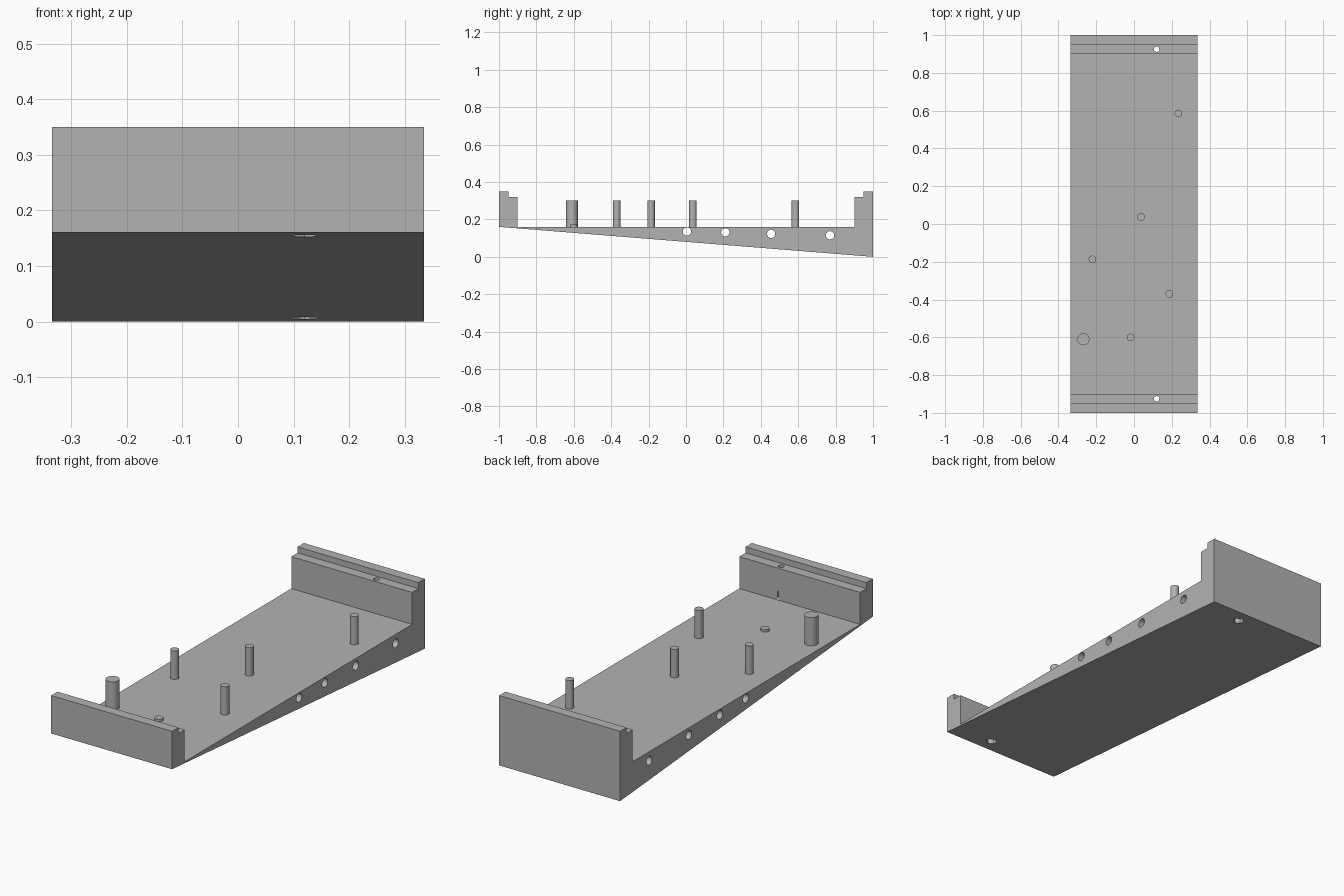
import bpy, bmesh, math
from mathutils import Matrix, Vector

cube = bpy.data.objects.get("Cube")
if cube:
    bpy.data.objects.remove(cube, do_unlink=True)

HALF_W = 0.335
DECK = 0.16
PIN_TOP = 0.302

grey = bpy.data.materials.new("mid grey")
grey.use_nodes = True
colour = (0.45, 0.45, 0.45, 1)
grey.diffuse_color = colour
grey.node_tree.nodes["Principled BSDF"].inputs["Base Color"].default_value = colour


def finish(bm, name):
    bmesh.ops.recalc_face_normals(bm, faces=bm.faces)
    mesh = bpy.data.meshes.new(name)
    bm.to_mesh(mesh)
    bm.free()
    mesh.materials.append(grey)
    obj = bpy.data.objects.new(name, mesh)
    bpy.context.collection.objects.link(obj)
    return obj


def select_only(obj):
    bpy.ops.object.select_all(action='DESELECT')
    obj.select_set(True)
    bpy.context.view_layer.objects.active = obj


def cylinder(name, centre, radius, length, sides=32, along_x=False):
    bm = bmesh.new()
    turn = Matrix.Rotation(math.pi / 2, 4, 'Y') if along_x else Matrix()
    bmesh.ops.create_cone(bm, cap_ends=True, segments=sides, radius1=radius,
                          radius2=radius, depth=length,
                          matrix=Matrix.Translation(centre) @ turn)
    return finish(bm, name)


def upright(name, x, y, z0, z1, radius, sides=32):
    return cylinder(name, (x, y, (z0 + z1) / 2), radius, z1 - z0, sides)


def underside(y):
    return 0.08 * (1 - y)


# Wedge base with a stepped wall at each end, extruded across the width
wall = [(1, 0.35), (0.95, 0.35), (0.95, 0.32), (0.9, 0.32), (0.9, DECK)]
profile = [(-1, DECK)] + [(-y, z) for y, z in wall] + wall[::-1] + [(1, 0)]
bm = bmesh.new()
face = bm.faces.new([bm.verts.new((-HALF_W, y, z)) for y, z in profile])
side = bmesh.ops.extrude_face_region(bm, geom=[face])
bmesh.ops.translate(bm, vec=Vector((2 * HALF_W, 0, 0)),
                    verts=[v for v in side["geom"] if isinstance(v, bmesh.types.BMVert)])
base = finish(bm, "wedge_base")

# Cross holes, then screw holes with nut pockets underneath
cutters = [cylinder("cross_hole", (0, y, z), 0.022, 1, along_x=True)
           for y, z in [(0.005, 0.135), (0.21, 0.131), (0.455, 0.123), (0.77, 0.115)]]
for y in (-0.925, 0.925):
    low = underside(y)
    cutters.append(upright("screw_hole", 0.12, y, -0.1, 0.5, 0.014))
    cutters.append(upright("nut_pocket", 0.12, y, low - 0.05, low + 0.05, 0.026, 6))

select_only(base)
for cutter in cutters:
    mod = base.modifiers.new("cut", 'BOOLEAN')
    mod.operation = 'DIFFERENCE'
    mod.solver = 'EXACT'
    mod.object = cutter
    bpy.ops.object.modifier_apply(modifier=mod.name)
for cutter in cutters:
    bpy.data.objects.remove(cutter, do_unlink=True)

# Standing pins, one thick post and one short stub
pins = [upright("pin", x, y, DECK - 0.005, PIN_TOP, 0.02)
        for x, y in [(0.235, 0.585), (0.037, 0.037), (-0.22, -0.187), (0.187, -0.37)]]
pins.append(upright("thick_post", -0.268, -0.61, DECK - 0.005, PIN_TOP, 0.032))
pins.append(upright("short_stub", -0.018, -0.6, DECK - 0.005, 0.172, 0.02))

for obj in [base] + pins:
    select_only(obj)
    bpy.ops.object.shade_smooth_by_angle(angle=math.radians(30))
